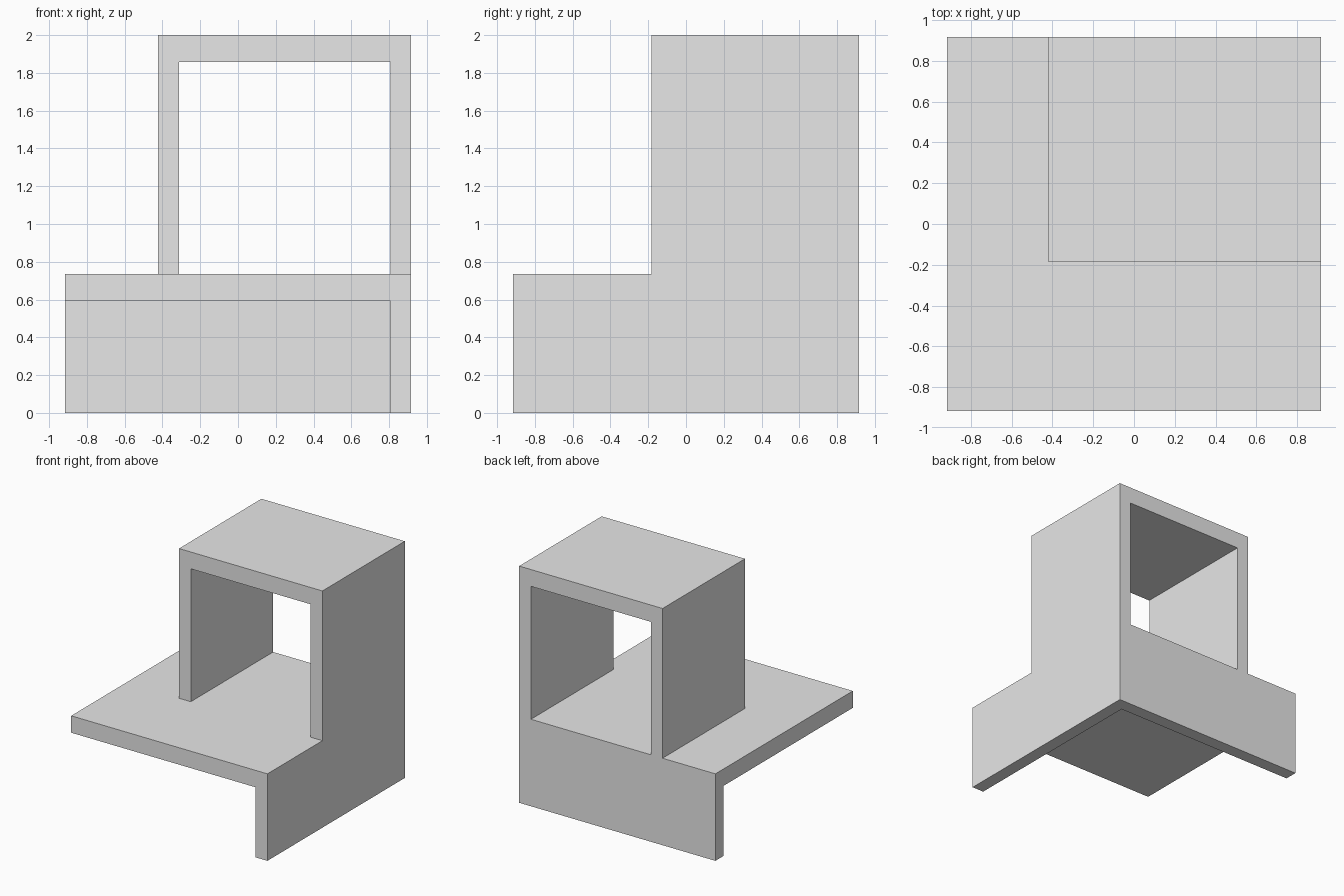
import bpy, bmesh
from mathutils import Vector

if "Cube" in bpy.data.objects:
    bpy.data.objects.remove(bpy.data.objects["Cube"], do_unlink=True)

HALF = 0.917               # half the footprint
WALL = 0.11                # wall thickness
INNER = HALF - WALL
UNDER, DECK = 0.592, 0.735  # platform underside and top
TOP, ROOF = 2.0, 1.858     # arch top and its ceiling
ARCH_LEFT, ARCH_FRONT = -0.423, -0.183

grey = bpy.data.materials.new("plain grey")
grey.use_nodes = True
colour = (0.8, 0.8, 0.8, 1)
grey.diffuse_color = colour
grey.node_tree.nodes["Principled BSDF"].inputs["Base Color"].default_value = colour


def extrude_profile(name, points, direction):
    """Extrude a closed outline into a solid."""
    bm = bmesh.new()
    face = bm.faces.new([bm.verts.new(p) for p in points])
    result = bmesh.ops.extrude_face_region(bm, geom=[face], use_keep_orig=True)
    moved = [g for g in result["geom"] if isinstance(g, bmesh.types.BMVert)]
    bmesh.ops.translate(bm, verts=moved, vec=Vector(direction))
    bmesh.ops.recalc_face_normals(bm, faces=bm.faces)
    mesh = bpy.data.meshes.new(name)
    bm.to_mesh(mesh)
    bm.free()
    mesh.materials.append(grey)
    obj = bpy.data.objects.new(name, mesh)
    bpy.context.collection.objects.link(obj)
    return obj


# Two lower walls meeting at the back corner
corner = [(HALF, -HALF), (HALF, HALF), (-HALF, HALF),
          (-HALF, INNER), (INNER, INNER), (INNER, -HALF)]
extrude_profile("corner_walls", [(x, y, 0) for x, y in corner], (0, 0, UNDER))

# Square platform
square = [(-HALF, -HALF), (HALF, -HALF), (HALF, HALF), (-HALF, HALF)]
extrude_profile("platform", [(x, y, UNDER) for x, y in square], (0, 0, DECK - UNDER))

# Open-ended arch: two side walls and a roof
arch = [(ARCH_LEFT, DECK), (ARCH_LEFT, TOP), (HALF, TOP), (HALF, DECK),
        (INNER, DECK), (INNER, ROOF), (ARCH_LEFT + WALL, ROOF), (ARCH_LEFT + WALL, DECK)]
extrude_profile("arch", [(x, ARCH_FRONT, z) for x, z in arch], (0, HALF - ARCH_FRONT, 0))
